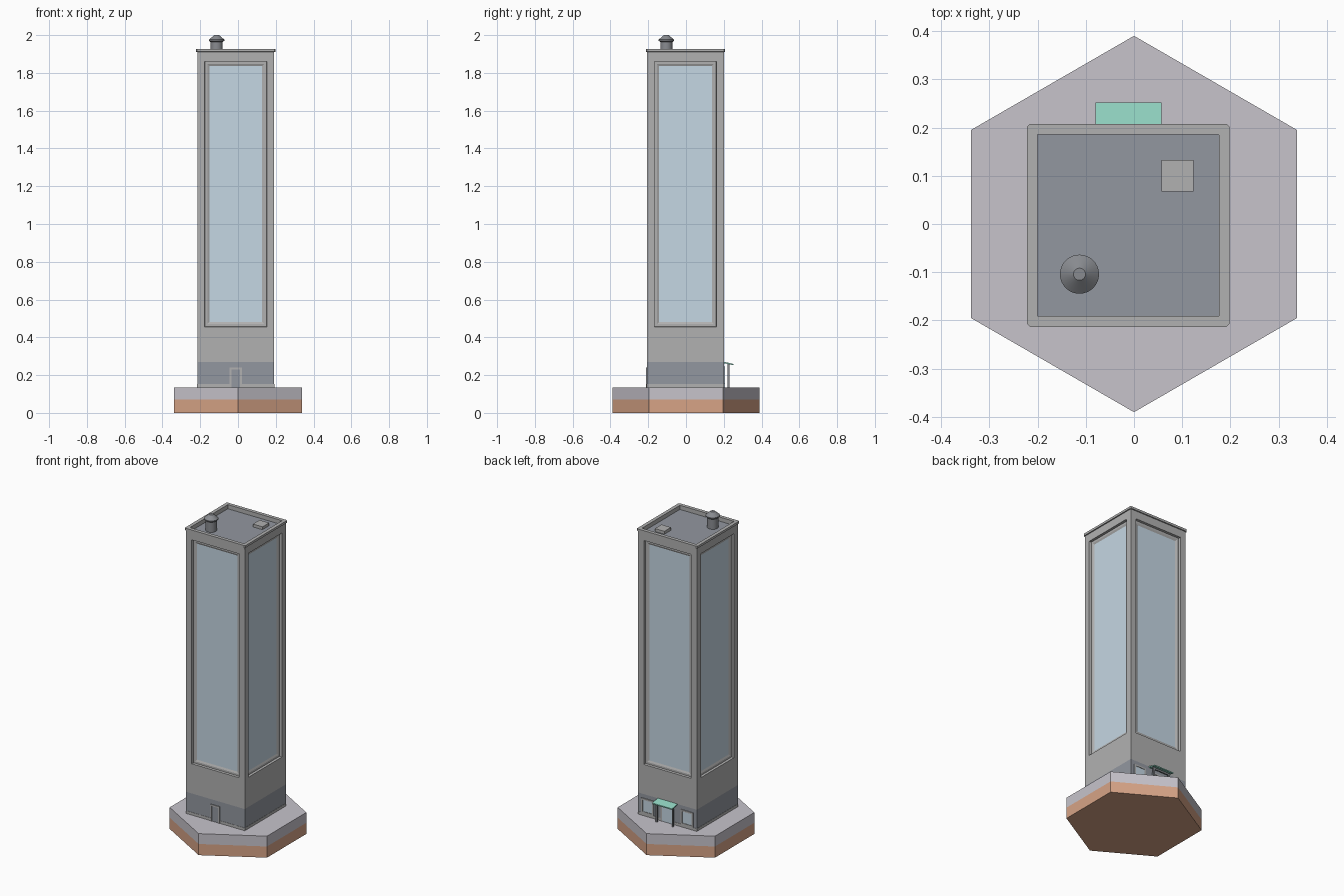
import bpy, bmesh, math
from mathutils import Vector

if "Cube" in bpy.data.objects:
    bpy.data.objects.remove(bpy.data.objects["Cube"])

CX, CY = -0.012, -0.003   # tower axis
HALF = 0.2037             # tower half width


def mat(name, rgb):
    m = bpy.data.materials.new(name)
    m.diffuse_color = (*rgb, 1)
    m.use_nodes = True
    m.node_tree.nodes["Principled BSDF"].inputs["Base Color"].default_value = m.diffuse_color
    return m


STONE = mat("stone", (0.44, 0.44, 0.44))
SLATE = mat("slate", (0.29, 0.31, 0.35))
GLASS = mat("glass", (0.56, 0.68, 0.77))
PAVING = mat("paving", (0.57, 0.55, 0.60))
EARTH = mat("earth", (0.68, 0.37, 0.24))
TEAL = mat("teal", (0.28, 0.65, 0.53))
METAL = mat("metal", (0.25, 0.26, 0.28))


def finish(name, bm, *mats):
    me = bpy.data.meshes.new(name)
    bmesh.ops.recalc_face_normals(bm, faces=bm.faces)
    bm.to_mesh(me)
    bm.free()
    for m in mats:
        me.materials.append(m)
    ob = bpy.data.objects.new(name, me)
    bpy.context.collection.objects.link(ob)
    return ob


def box(name, x, y, z, m):
    """Box from (min, max) pairs."""
    bm = bmesh.new()
    bmesh.ops.create_cube(bm, size=1)
    for v in bm.verts:
        v.co = Vector(r[0] if c < 0 else r[1] for c, r in zip(v.co, (x, y, z)))
    return finish(name, bm, m)


def loft(name, rings, m, closed=False):
    """Join point rings; cap the ends unless the profile is closed."""
    bm = bmesh.new()
    rs = [[bm.verts.new(p) for p in r] for r in rings]
    n = len(rs[0])
    for a, b in zip(rs, rs[1:] + (rs[:1] if closed else [])):
        for i in range(n):
            j = (i + 1) % n
            bm.faces.new((a[i], a[j], b[j], b[i]))
    if not closed:
        bm.faces.new(rs[0])
        bm.faces.new(rs[-1])
    return finish(name, bm, m)


def circle(x, y, r, z, n, start=0.0):
    return [(x + r * math.cos(start + i * math.tau / n),
             y + r * math.sin(start + i * math.tau / n), z) for i in range(n)]


def square(h, c, z):
    """Square ring with chamfered corners."""
    k = h - c
    pts = [(h, -k), (h, k), (k, h), (-k, h), (-h, k), (-h, -k), (-k, -h), (k, -h)]
    return [(CX + x, CY + y, z) for x, y in pts]


# hexagonal base in two layers
for name, z0, z1, m in (("earth_layer", 0, 0.07, EARTH), ("paving_layer", 0.07, 0.135, PAVING)):
    loft(name, [circle(0, 0, 0.39, z, 6, math.pi / 6) for z in (z0, z1)], m)

# tower shaft with recessed framed windows on all four sides
bm = bmesh.new()
bmesh.ops.create_cube(bm, size=1)
for v in bm.verts:
    v.co = (CX + v.co.x * 2 * HALF, CY + v.co.y * 2 * HALF, 0.417 if v.co.z < 0 else 1.90)
bm.normal_update()
sides = [f for f in bm.faces if abs(f.normal.z) < 0.5]
bottom = next(f for f in bm.faces if f.normal.z < -0.5)
top = next(f for f in bm.faces if f.normal.z > 0.5)
top.material_index = 1
for t, d in ((0.039, 0), (0.002, -0.014), (0.012, 0), (0.011, -0.005)):
    bmesh.ops.inset_individual(bm, faces=sides, thickness=t, depth=d, use_even_offset=True)
    bm.normal_update()
for f in sides:
    f.material_index = 2
for z, mi in ((0.27, 0), (0.135, 1)):
    g = bmesh.ops.extrude_face_region(bm, geom=[bottom])["geom"]
    old = bottom
    bottom = next(e for e in g if isinstance(e, bmesh.types.BMFace))
    if old.is_valid:
        bmesh.ops.delete(bm, geom=[old], context="FACES_ONLY")
    for v in bottom.verts:
        v.co.z = z
    for e in bottom.edges:
        for f in e.link_faces:
            f.material_index = mi
finish("tower_shaft", bm, STONE, SLATE, GLASS)

# roof parapet with overhanging coping
loft("roof_parapet", [square(*p) for p in (
    (HALF, 0.0005, 1.90), (HALF, 0.0005, 1.911), (0.21, 0.006, 1.912),
    (0.21, 0.006, 1.926), (0.188, 0.0005, 1.926), (0.188, 0.0005, 1.90))], STONE, closed=True)

# plinth round the foot of the tower
loft("plinth", [square(HALF + 0.0015, 0.0005, z) for z in (0.135, 0.152)], STONE)

# roof hatch and vent
box("roof_hatch", (0.057, 0.123), (0.067, 0.133), (1.90, 1.918), STONE)
vent = loft("roof_vent", [circle(-0.113, -0.104, r, z, 32) for r, z in (
    (0.032, 1.90), (0.032, 1.963), (0.0405, 1.970), (0.0405, 1.976), (0.0125, 2.0))], METAL)
bpy.context.view_layer.objects.active = vent
vent.select_set(True)
bpy.ops.object.shade_smooth_by_angle(angle=math.radians(25))


def opening(name, x0, x1, z0, z1, side, m, sill=False):
    """Framed panel on the front (-1) or back (+1) wall."""
    wall, t = CY + side * HALF, 0.010

    def depth(d):
        return sorted((wall - side * 0.002, wall + side * d))
    box(name + "_panel", (x0, x1), depth(0.002), (z0, z1), m)
    for s, x in (("left", (x0, x0 + t)), ("right", (x1 - t, x1))):
        box(f"{name}_{s}_jamb", x, depth(0.005), (z0, z1), STONE)
    box(name + "_lintel", (x0 + t, x1 - t), depth(0.005), (z1 - t, z1), STONE)
    if sill:
        box(name + "_sill", (x0 + t, x1 - t), depth(0.005), (z0, z0 + t), STONE)


# doors and ground floor windows
opening("front_door", CX - 0.032, CX + 0.032, 0.135, 0.24, -1, SLATE)
opening("back_door", CX - 0.045, CX + 0.045, 0.135, 0.24, 1, GLASS)
for s, name in ((-1, "back_window_a"), (1, "back_window_b")):
    a, b = sorted((CX + s * 0.095, CX + s * 0.18))
    opening(name, a, b, 0.152, 0.245, 1, GLASS, sill=True)

# sloping entrance canopy on posts
slope = [(0.200, 0.263), (0.252, 0.252), (0.252, 0.259), (0.200, 0.271)]
loft("entrance_canopy", [[(x, y, z) for y, z in slope] for x in (-0.08, 0.057)], TEAL)
for s, name in ((-1, "left"), (1, "right")):
    x = CX + s * 0.056
    box(f"canopy_{name}_post", (x - 0.005, x + 0.005), (0.221, 0.231), (0.135, 0.258), METAL)
box("canopy_beam", (CX - 0.061, CX + 0.061), (0.222, 0.230), (0.246, 0.256), METAL)
